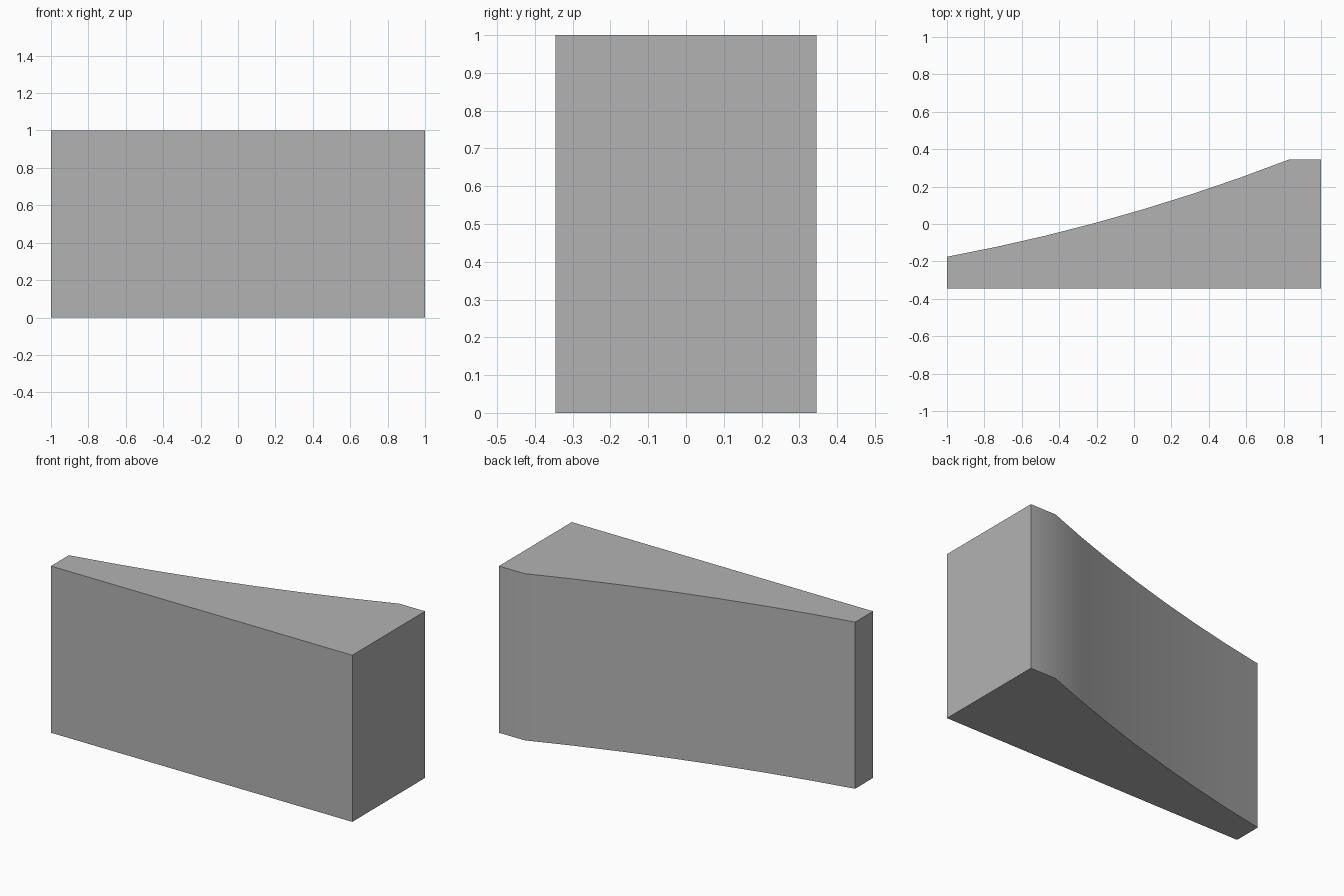
import bpy
import bmesh
import math

cube = bpy.data.objects.get("Cube")
if cube:
    bpy.data.objects.remove(cube, do_unlink=True)

# Material
grey = bpy.data.materials.new("plain_grey")
grey.use_nodes = True
colour = (0.448, 0.448, 0.448, 1)
grey.diffuse_color = colour
grey.node_tree.nodes["Principled BSDF"].inputs["Base Color"].default_value = colour

# Plan outline: straight front, gently curved back, short flat shoulder
FRONT, BACK, HEIGHT = -0.345, 0.345, 1.0
CURVE_END, STEPS = 0.83, 7


def back_curve(x):
    return 0.064 + 0.293 * x + 0.054 * x * x


xs = [CURVE_END - (CURVE_END + 1) * i / STEPS for i in range(STEPS + 1)]
outline = [(-1, FRONT), (1, FRONT), (1, BACK), (CURVE_END, BACK)]
outline += [(x, back_curve(x)) for x in xs[1:]]

# Extrude the outline into a solid wedge
bm = bmesh.new()
base = bm.faces.new([bm.verts.new((x, y, 0)) for x, y in outline])
extruded = bmesh.ops.extrude_face_region(bm, geom=[base], use_keep_orig=True)
top = [v for v in extruded["geom"] if isinstance(v, bmesh.types.BMVert)]
bmesh.ops.translate(bm, verts=top, vec=(0, 0, HEIGHT))
bmesh.ops.recalc_face_normals(bm, faces=bm.faces)
mesh = bpy.data.meshes.new("curved_wedge")
bm.to_mesh(mesh)
bm.free()

wedge = bpy.data.objects.new("curved_wedge", mesh)
bpy.context.collection.objects.link(wedge)
mesh.materials.append(grey)

# Smooth curved back, sharp corners
bpy.ops.object.select_all(action="DESELECT")
wedge.select_set(True)
bpy.context.view_layer.objects.active = wedge
bpy.ops.object.shade_smooth_by_angle(angle=math.radians(30))
